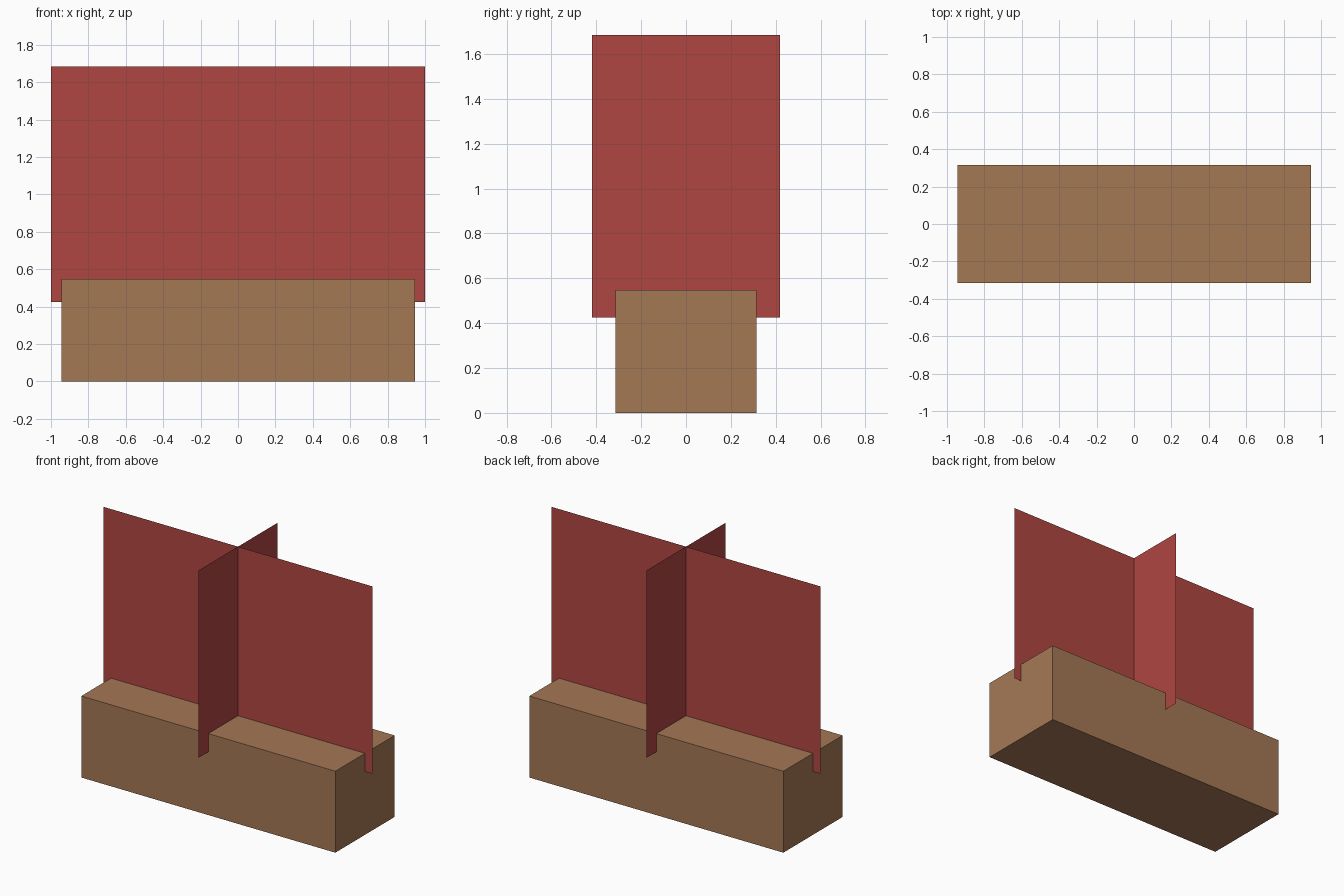
import bpy
import bmesh
from mathutils import Matrix, Vector

cube = bpy.data.objects.get("Cube")
if cube:
    bpy.data.objects.remove(cube, do_unlink=True)


def make_material(name, color):
    mat = bpy.data.materials.new(name)
    mat.use_nodes = True
    mat.diffuse_color = color
    bsdf = next(n for n in mat.node_tree.nodes if n.type == "BSDF_PRINCIPLED")
    bsdf.inputs["Base Color"].default_value = color
    return mat


def add_object(name, bm, mat):
    mesh = bpy.data.meshes.new(name)
    bm.to_mesh(mesh)
    bm.free()
    mesh.materials.append(mat)
    obj = bpy.data.objects.new(name, mesh)
    bpy.context.collection.objects.link(obj)
    return obj


def add_block(name, size, mat):
    """Box standing on the ground, centred on the origin."""
    bm = bmesh.new()
    place = Matrix.Translation((0, 0, size[2] / 2)) @ Matrix.Diagonal((*size, 1))
    bmesh.ops.create_cube(bm, size=1, matrix=place)
    return add_object(name, bm, mat)


def add_sheet(name, direction, half_width, mat):
    """Thin upright sheet through the centre, spanning along direction."""
    bm = bmesh.new()
    side = Vector(direction) * half_width
    low, high = Vector((0, 0, SHEET_BOTTOM)), Vector((0, 0, SHEET_TOP))
    corners = (low - side, low + side, high + side, high - side)
    bm.faces.new([bm.verts.new(c) for c in corners])
    return add_object(name, bm, mat)


SHEET_BOTTOM, SHEET_TOP = 0.425, 1.685
brown = make_material("clay brown", (0.376, 0.188, 0.091, 1))
red = make_material("leaf red", (0.434, 0.061, 0.054, 1))

# Trough and the two crossed sheets standing in it
add_block("planter_box", (1.89, 0.63, 0.548), brown)
add_sheet("long_sheet", (1, 0, 0), 1.0, red)
add_sheet("cross_sheet", (0, 1, 0), 0.42, red)
